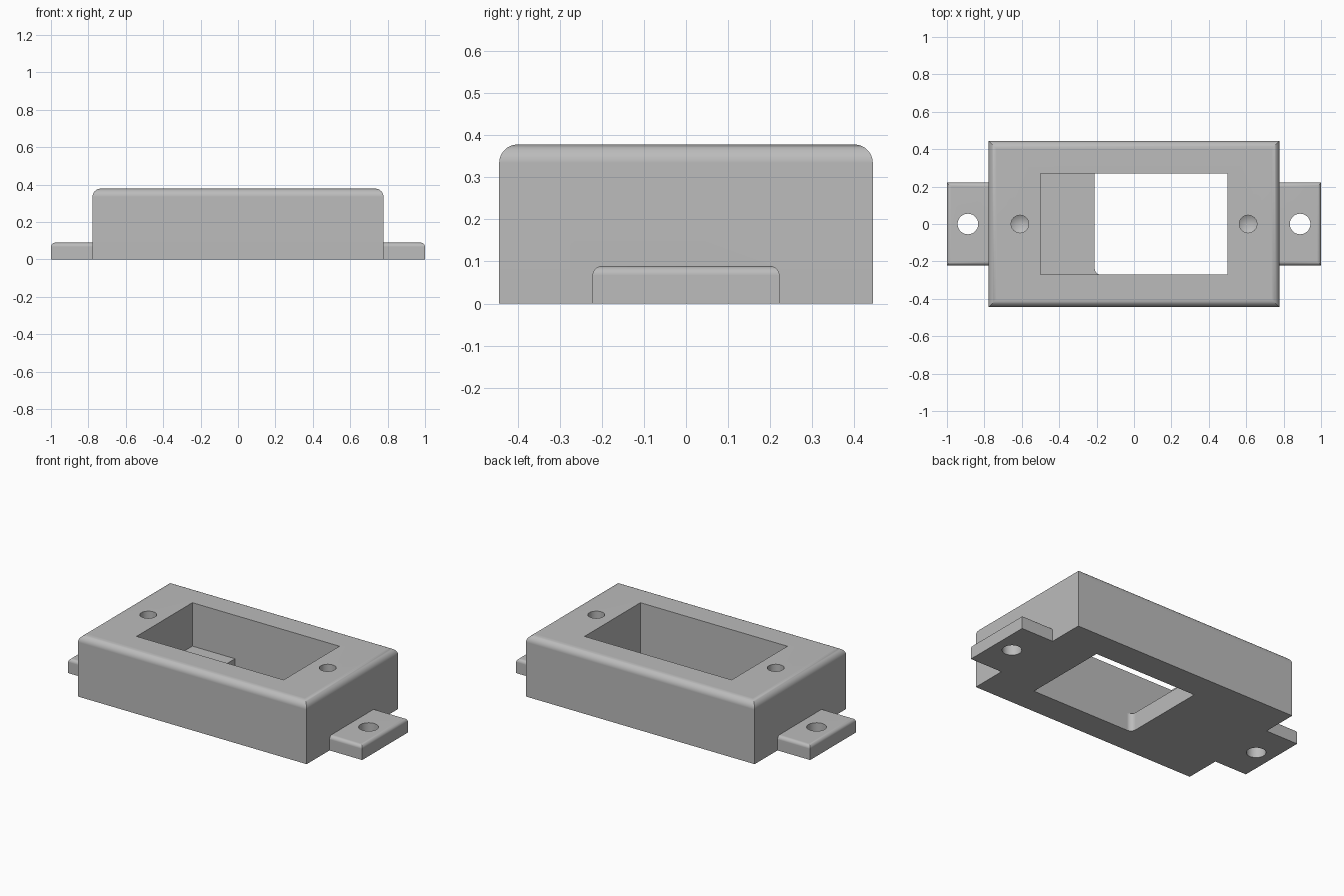
import bpy, bmesh, math

if "Cube" in bpy.data.objects:
    bpy.data.objects.remove(bpy.data.objects["Cube"], do_unlink=True)

# Overall dimensions
BODY_X, BODY_Y, BODY_Z = 0.778, 0.444, 0.378
TAB_Y, TAB_Z = 0.222, 0.089
OPEN_X, OPEN_Y = 0.5, 0.271
LEDGE_X, LEDGE_Z, LEDGE_R = -0.21, 0.111, 0.033

grey = bpy.data.materials.new("plain grey")
grey.use_nodes = True
grey.diffuse_color = (0.5, 0.5, 0.5, 1)
grey.node_tree.nodes["Principled BSDF"].inputs["Base Color"].default_value = (0.5, 0.5, 0.5, 1)


def finish(bm, name):
    bmesh.ops.recalc_face_normals(bm, faces=bm.faces)
    mesh = bpy.data.meshes.new(name)
    bm.to_mesh(mesh)
    bm.free()
    mesh.materials.append(grey)
    obj = bpy.data.objects.new(name, mesh)
    bpy.context.collection.objects.link(obj)
    return obj


def prism(name, outline, z0, z1, round_top=0, keep_edge=lambda mid: True):
    """Extrude an outline; optionally round its top edges that pass keep_edge."""
    bm = bmesh.new()
    base = bm.faces.new([bm.verts.new((x, y, z0)) for x, y in outline])
    top = bmesh.ops.extrude_face_region(bm, geom=[base], use_keep_orig=True)["geom"]
    for v in top:
        if isinstance(v, bmesh.types.BMVert):
            v.co.z = z1
    bmesh.ops.recalc_face_normals(bm, faces=bm.faces)
    if round_top:
        edges = [e for e in bm.edges
                 if all(abs(v.co.z - z1) < 1e-5 for v in e.verts)
                 and keep_edge((e.verts[0].co + e.verts[1].co) / 2)]
        bmesh.ops.bevel(bm, geom=edges, offset=round_top, segments=8,
                        profile=0.5, affect='EDGES')
    return finish(bm, name)


def rectangle(x0, x1, y):
    return [(x0, -y), (x1, -y), (x1, y), (x0, y)]


def drill(name, x, radius, z0, z1, tip=0):
    """Round cutter with an optional conical drill point at its lower end."""
    bm = bmesh.new()
    ring = [(radius * math.cos(i * math.tau / 48), radius * math.sin(i * math.tau / 48))
            for i in range(48)]
    low = [bm.verts.new((x + a, b, z0)) for a, b in ring]
    high = [bm.verts.new((x + a, b, z1)) for a, b in ring]
    point = bm.verts.new((x, 0, z0 - tip)) if tip else None
    bm.faces.new(high)
    if not tip:
        bm.faces.new(low)
    for i in range(48):
        j = (i + 1) % 48
        bm.faces.new((low[i], low[j], high[j], high[i]))
        if tip:
            bm.faces.new((low[j], low[i], point))
    return finish(bm, name)


def combine(target, other, operation):
    mod = target.modifiers.new("combine", 'BOOLEAN')
    mod.operation, mod.solver, mod.object = operation, 'EXACT', other
    bpy.context.view_layer.objects.active = target
    bpy.ops.object.modifier_apply(modifier=mod.name)
    bpy.data.objects.remove(other, do_unlink=True)


# Housing block with rounded top edges
housing = prism("housing", rectangle(-BODY_X, BODY_X, BODY_Y), 0, BODY_Z, 0.044)

# Mounting tabs on both ends
for side in (-1, 1):
    x0, x1 = sorted((side * (BODY_X - 0.04), side))
    tab = prism("mounting_tab", rectangle(x0, x1, TAB_Y), 0, TAB_Z, 0.022,
                lambda mid: abs(mid.x) > BODY_X)
    combine(housing, tab, 'UNION')

# Rectangular opening right through the housing
opening = prism("opening_cutter", rectangle(-OPEN_X, OPEN_X, OPEN_Y), -0.1, 0.5)
combine(housing, opening, 'DIFFERENCE')

# Low ledge inside one end, with a filleted corner against the front wall
fillet = [(LEDGE_X + LEDGE_R * (1 - math.sin(a)), -OPEN_Y + LEDGE_R * (1 - math.cos(a)))
          for a in (i * math.pi / 16 for i in range(9))]
outline = [(-OPEN_X - 0.02, -OPEN_Y - 0.02), (LEDGE_X + LEDGE_R, -OPEN_Y - 0.02),
           *fillet, (LEDGE_X, OPEN_Y + 0.02), (-OPEN_X - 0.02, OPEN_Y + 0.02)]
combine(housing, prism("ledge", outline, 0, LEDGE_Z), 'UNION')

# Screw holes through the tabs, blind pilot holes in the top
for side in (-1, 1):
    combine(housing, drill("tab_hole", side * 0.888, 0.055, -0.1, 0.2), 'DIFFERENCE')
    combine(housing, drill("pilot_hole", side * 0.61, 0.047, 0.18, 0.5, 0.028), 'DIFFERENCE')

# Smooth rounded edges, crisp flat faces
bpy.ops.object.select_all(action='DESELECT')
housing.select_set(True)
bpy.context.view_layer.objects.active = housing
bpy.ops.object.shade_smooth_by_angle(angle=math.radians(25))
weighted = housing.modifiers.new("weighted normals", 'WEIGHTED_NORMAL')
weighted.keep_sharp = True
